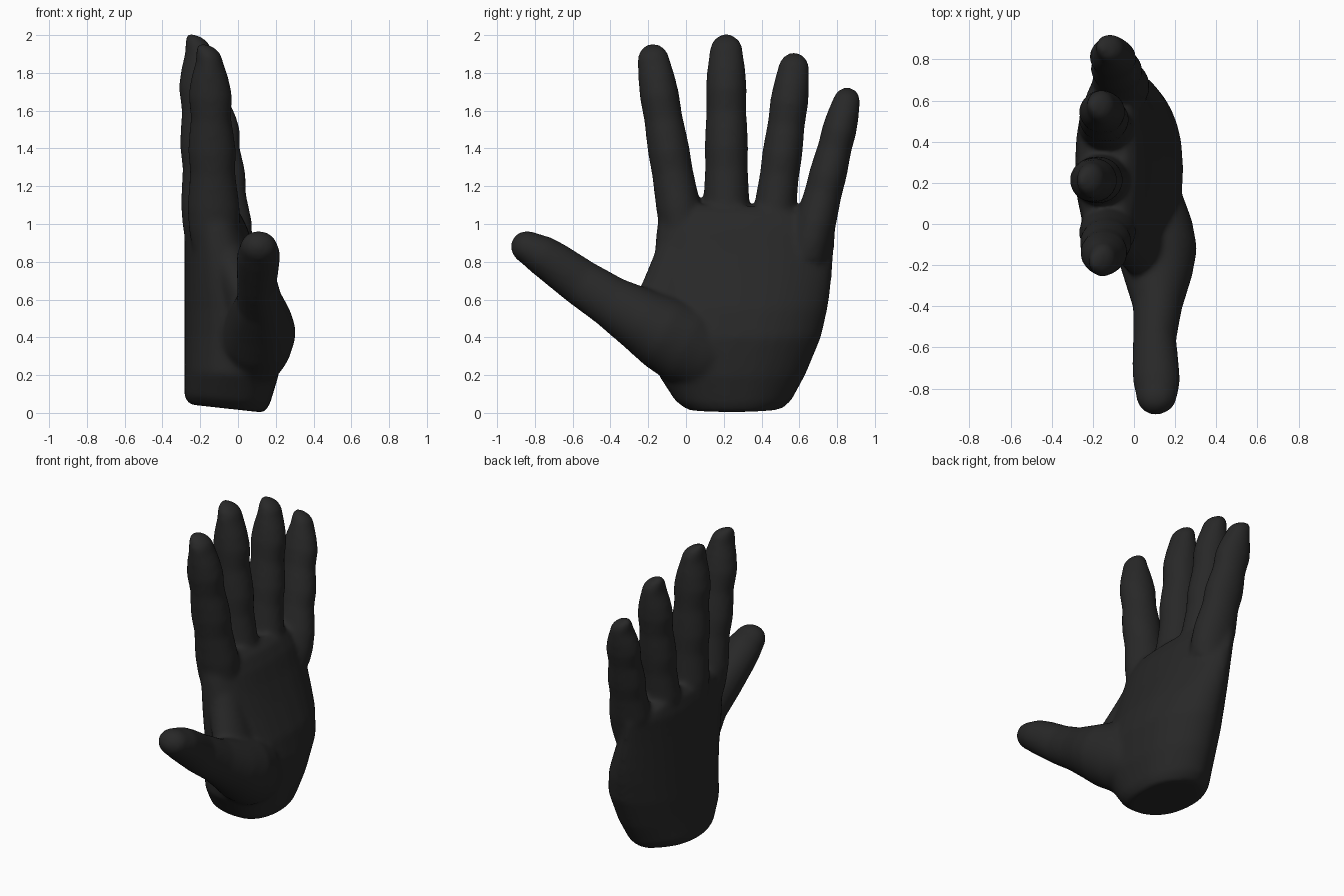
import bpy, bmesh
from math import sin, cos, pi, copysign
from mathutils import Vector

cube = bpy.data.objects.get("Cube")
if cube:
    bpy.data.objects.remove(cube, do_unlink=True)

skin = bpy.data.materials.new("charcoal")
skin.use_nodes = True
colour = (0.021, 0.021, 0.021, 1)
skin.diffuse_color = colour
skin.node_tree.nodes["Principled BSDF"].inputs["Base Color"].default_value = colour

SIDES = 32
bm = bmesh.new()


def power(v, p):
    return copysign(abs(v) ** p, v)


def skin_rings(rings):
    """Bridge a list of vertex rings into a closed tube."""
    for a, b in zip(rings, rings[1:]):
        for i in range(SIDES):
            j = (i + 1) % SIDES
            bm.faces.new((a[i], a[j], b[j], b[i]))
    bm.faces.new(rings[0][::-1])
    bm.faces.new(rings[-1])


def add_digit(stations, lean):
    """Loft ovals along (centre, depth, width) stations, with a rounded tip."""
    stations = [(Vector(c), d, w) for c, d, w in stations]
    centre, depth, width = stations[-1]
    heading = (centre - stations[-2][0]).normalized()
    for k in range(1, 7):
        a = k * pi / 13
        back = Vector((-lean * depth * (1 - cos(a)), 0, 0))
        stations.append((centre + heading * width * sin(a) * 1.08 + back,
                         depth * cos(a), width * cos(a)))
    across = Vector((1, 0, 0))
    rings = []
    for n, (c, d, w) in enumerate(stations):
        ahead = stations[min(n + 1, len(stations) - 1)][0]
        along = ahead - stations[max(n - 1, 0)][0]
        along.x = 0
        side = along.normalized().cross(across)
        rings.append([bm.verts.new(c + across * d * cos(t) + side * w * sin(t))
                      for t in (2 * pi * i / SIDES for i in range(SIDES))])
    skin_rings(rings)


# Palm: rounded sections (z, y low, y high, x back, x front)
palm = [(0, 0, .51, -.26, .14), (.05, -.06, .56, -.285, .17),
        (.2, -.15, .635, -.285, .215), (.4, -.16, .715, -.285, .24),
        (.55, -.165, .75, -.285, .21), (.65, -.17, .765, -.285, .17),
        (.75, -.17, .775, -.285, .13), (.87, -.165, .785, -.285, .085),
        (.98, -.155, .795, -.285, .05), (1.06, -.14, .78, -.27, .01),
        (1.1, -.1, .7, -.23, -.04)]
rings = []
for z, y0, y1, x0, x1 in palm:
    ring = []
    for i in range(SIDES):
        t = 2 * pi * i / SIDES
        # fuller toward the front, rounder on the back of the hand
        round_off = .8 if cos(t) > 0 else .92
        s = power(sin(t), round_off)
        x = (x0 + x1) / 2 + (x1 - x0) / 2 * power(cos(t), round_off)
        # little-finger edge is thinner
        x -= .05 * max(s, 0) ** 2 * power(cos(t), .5)
        drop = -.12 * max(0, s - .5) if z > 1 else 0
        y = (y0 + y1) / 2 + (y1 - y0) / 2 * s
        tilt = (.15 - x) * .11 * max(0, 1 - z / .3)
        ring.append(bm.verts.new((x, y, z + drop + tilt)))
    rings.append(ring)
skin_rings(rings)

# Fingers: base, tip centre, depth at base and tip, width at base and tip
fingers = [((-.122, .0, .85), (-.152, -.172, 1.865), .145, .098, .122, .096),
           ((-.15, .215, .85), (-.208, .213, 1.912), .145, .098, .127, .1),
           ((-.13, .44, .85), (-.16, .57, 1.82), .135, .098, .115, .094),
           ((-.05, .638, .82), (-.115, .85, 1.647), .145, .097, .114, .083)]
# joints and pads along a finger: (position, swelling)
pads = [(0, .8), (.12, .97), (.24, 1.04), (.34, .99), (.42, .95), (.53, 1.06),
        (.62, 1.02), (.7, .95), (.82, 1.09), (.91, .97), (1, .72)]
for base, tip, d0, d1, w0, w1 in fingers:
    base, tip = Vector(base), Vector(tip)
    path = []
    for t, swell in pads:
        depth = (d0 + (d1 - d0) * t) * swell
        width = (w0 + (w1 - w0) * t) * (1 + (swell - 1) * .4)
        path.append((base.lerp(tip, t), depth, width))
    add_digit(path, .8)

# Thumb, its root sinking gradually into the heel of the palm
add_digit([((-.03, .36, .17), .1, .1), ((.02, .24, .23), .16, .16),
           ((.06, .11, .3), .185, .2), ((.09, .0, .36), .195, .215),
           ((.107, -.12, .425), .2, .2), ((.115, -.24, .495), .17, .17),
           ((.115, -.4, .59), .12, .137), ((.1, -.56, .693), .105, .124),
           ((.105, -.69, .787), .114, .114), ((.11, -.765, .837), .115, .106),
           ((.11, -.835, .875), .1, .088)], .1)

# Web of skin between the thumb and the first finger
add_digit([((.07, -.1, .45), .12, .17), ((.03, -.1, .62), .11, .155),
           ((-.04, -.06, .78), .11, .125), ((-.08, -.03, .9), .1, .11)], 0)

bmesh.ops.recalc_face_normals(bm, faces=bm.faces)
mesh = bpy.data.meshes.new("hand")
bm.to_mesh(mesh)
bm.free()
hand = bpy.data.objects.new("hand", mesh)
bpy.context.collection.objects.link(hand)

# Fuse all parts into one skin and soften the seams
fuse = hand.modifiers.new("fuse", 'REMESH')
fuse.mode = 'VOXEL'
fuse.voxel_size = .014
soften = hand.modifiers.new("soften", 'SMOOTH')
soften.factor = .5
soften.iterations = 16
bpy.context.view_layer.update()
fused = bpy.data.meshes.new_from_object(
    hand.evaluated_get(bpy.context.evaluated_depsgraph_get()))
hand.modifiers.clear()
hand.data = fused

fused.materials.clear()
fused.materials.append(skin)
for face in fused.polygons:
    face.use_smooth = True
    face.material_index = 0
